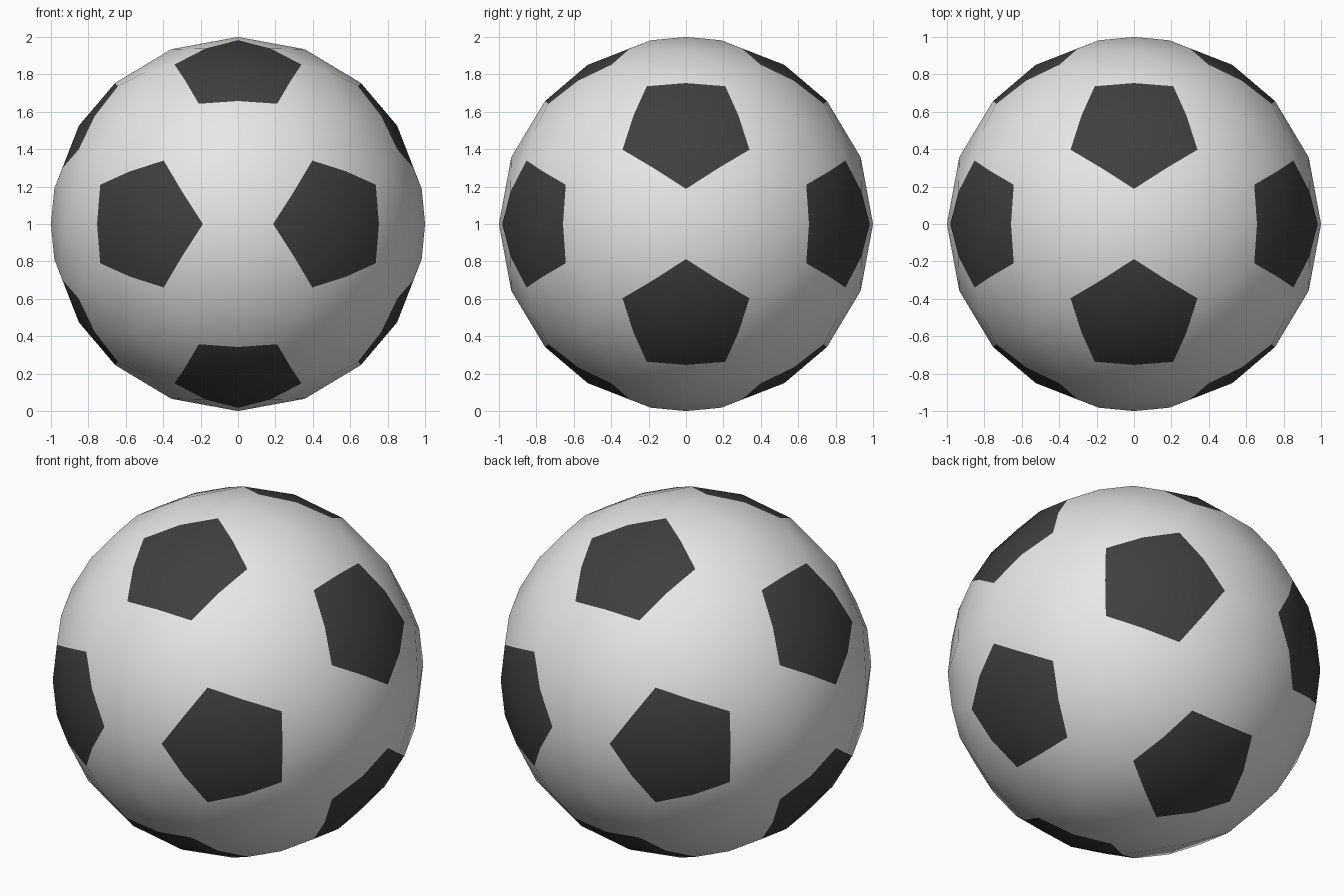
import bpy, bmesh, math
from mathutils import Vector

if "Cube" in bpy.data.objects:
    bpy.data.objects.remove(bpy.data.objects["Cube"])

def material(name, c):
    m = bpy.data.materials.new(name)
    m.diffuse_color = (c, c, c, 1)
    m.use_nodes = True
    m.node_tree.nodes["Principled BSDF"].inputs["Base Color"].default_value = m.diffuse_color
    return m

# Twelve panel centres: the corners of an icosahedron
phi = (1 + 5 ** 0.5) / 2
centres = []
for s in (-1, 1):
    for t in (-phi, phi):
        centres += [Vector(p).normalized() for p in ((s, t, 0), (0, s, t), (t, 0, s))]

# Pentagon corners lie a fixed angle from each centre towards its five neighbours
radius = math.radians(20.9)
cage = bmesh.new()
for a in centres:
    for b in centres:
        if 0.1 < a.dot(b) < 0.9:
            side = (b - a * a.dot(b)).normalized()
            cage.verts.new(a * math.cos(radius) + side * math.sin(radius))
bmesh.ops.convex_hull(cage, input=cage.verts[:])
bmesh.ops.dissolve_limit(cage, angle_limit=math.radians(2),
                         verts=cage.verts[:], edges=cage.edges[:])

# Each panel becomes a fan of quads pushed out to the sphere
ball = bmesh.new()
for face in cage.faces:
    pts = [v.co.copy() for v in face.verts]
    mid = face.calc_center_median()
    n = len(pts)
    for i in range(n):
        p, q, r = pts[i - 1], pts[i], pts[(i + 1) % n]
        quad = [mid, (p + q) / 2, q, (q + r) / 2]
        f = ball.faces.new([ball.verts.new(c.normalized()) for c in quad])
        f.material_index = 1 if n == 5 else 0
        f.smooth = True
bmesh.ops.remove_doubles(ball, verts=ball.verts[:], dist=1e-4)
bmesh.ops.recalc_face_normals(ball, faces=ball.faces[:])
bmesh.ops.translate(ball, verts=ball.verts[:], vec=(0, 0, 1))

mesh = bpy.data.meshes.new("ball")
ball.to_mesh(mesh)
mesh.materials.append(material("white", 0.8))
mesh.materials.append(material("black", 0.05))
bpy.context.collection.objects.link(bpy.data.objects.new("ball", mesh))
cage.free()
ball.free()
